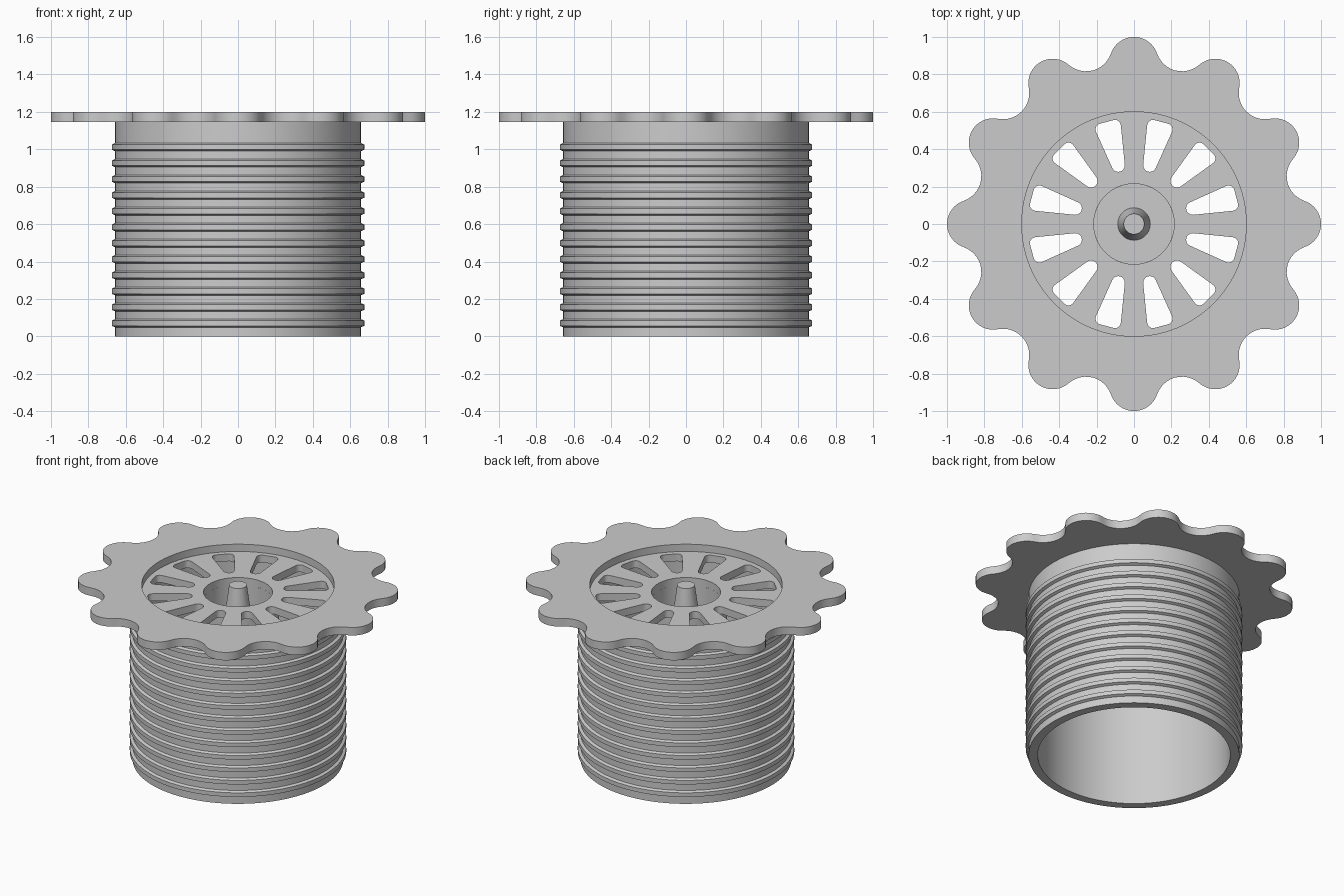
import bpy, bmesh
from math import cos, sin, pi, radians, hypot, atan2

if "Cube" in bpy.data.objects:
    bpy.data.objects.remove(bpy.data.objects["Cube"])

FLANGE_BOTTOM, TOP = 1.145, 1.2
DISC_BOTTOM, DISC_TOP = 1.10, 1.15


def finish(obj):
    bm = bmesh.new()
    bm.from_mesh(obj.data)
    bmesh.ops.remove_doubles(bm, verts=bm.verts, dist=1e-5)
    bmesh.ops.recalc_face_normals(bm, faces=bm.faces)
    bm.to_mesh(obj.data)
    bm.free()
    bpy.ops.object.select_all(action='DESELECT')
    obj.select_set(True)
    bpy.context.view_layer.objects.active = obj
    bpy.ops.object.shade_smooth_by_angle(angle=radians(30))


def lathe(name, profile, steps=128):
    """Spin a closed (radius, z) profile around the z axis."""
    bm = bmesh.new()
    vs = [bm.verts.new((r, 0, z)) for r, z in profile]
    edges = [bm.edges.new((vs[i], vs[(i + 1) % len(vs)])) for i in range(len(vs))
             if profile[i][0] > 0 or profile[(i + 1) % len(vs)][0] > 0]
    bmesh.ops.spin(bm, geom=vs + edges, cent=(0, 0, 0), axis=(0, 0, 1),
                   angle=2 * pi, steps=steps, use_merge=False)
    mesh = bpy.data.meshes.new(name)
    bm.to_mesh(mesh)
    bm.free()
    obj = bpy.data.objects.new(name, mesh)
    bpy.context.collection.objects.link(obj)
    finish(obj)
    return obj


def plate(name, outlines, z0, z1):
    """Filled flat outlines (inner ones become holes) with thickness."""
    cu = bpy.data.curves.new(name, 'CURVE')
    cu.dimensions = '2D'
    cu.fill_mode = 'BOTH'
    cu.extrude = (z1 - z0) / 2
    for pts in outlines:
        sp = cu.splines.new('POLY')
        sp.points.add(len(pts) - 1)
        for p, (x, y) in zip(sp.points, pts):
            p.co = (x, y, 0, 1)
        sp.use_cyclic_u = True
    obj = bpy.data.objects.new(name, cu)
    bpy.context.collection.objects.link(obj)
    obj.location.z = (z0 + z1) / 2
    bpy.ops.object.select_all(action='DESELECT')
    obj.select_set(True)
    bpy.context.view_layer.objects.active = obj
    bpy.ops.object.convert(target='MESH')
    obj = bpy.context.view_layer.objects.active
    finish(obj)
    return obj


def arc(cx, cy, r, a0, a1, n):
    return [(cx + r * cos(a0 + (a1 - a0) * i / n), cy + r * sin(a0 + (a1 - a0) * i / n))
            for i in range(n + 1)]


def turn(pts, a):
    return [(x * cos(a) - y * sin(a), x * sin(a) + y * cos(a)) for x, y in pts]


def circle(r, n=128):
    return arc(0, 0, r, 0, 2 * pi, n)[:-1]


# threaded tube with twelve raised rings
profile = [(0.6, 0), (0.657, 0)]
for i in range(12):
    z = 0.07 + 0.0856 * i
    profile += [(0.657, z - 0.022), (0.675, z - 0.014), (0.675, z + 0.014), (0.657, z + 0.022)]
profile += [(0.657, FLANGE_BOTTOM), (0.6, FLANGE_BOTTOM)]
lathe("threaded_tube", profile)

# scalloped flange: convex lobes joined by tangent concave valleys
lobe_c, lobe_r, valley_r = 0.87, 0.13, 0.14
vc = 0.85 + valley_r
vx, vy = vc * cos(pi / 12), vc * sin(pi / 12)
t = atan2(vy, vx - lobe_c)
lobe = arc(lobe_c, 0, lobe_r, -t, t, 16)
w = t + pi - pi / 12
valley = turn(arc(vc, 0, valley_r, w, 2 * pi - w, 12)[1:-1], pi / 12)
# valley runs from the current lobe to the next one
if hypot(valley[0][0] - lobe[-1][0], valley[0][1] - lobe[-1][1]) > \
   hypot(valley[-1][0] - lobe[-1][0], valley[-1][1] - lobe[-1][1]):
    valley.reverse()
rim = [p for k in range(12) for p in turn(lobe + valley, k * pi / 6)]
plate("scalloped_flange", [rim, circle(0.6)], FLANGE_BOTTOM, TOP)

# recessed strainer disc with twelve tapered rounded slots
taper = 0.13
slot = (arc(0.325, 0, 0.035, pi / 2 + taper, 1.5 * pi - taper, 10)
        + arc(0.533, -0.037, 0.032, 1.5 * pi - taper, 2 * pi, 6)
        + arc(0.533, 0.037, 0.032, 0, pi / 2 + taper, 6))
slots = [turn(slot, pi / 12 + k * pi / 6) for k in range(12)]
plate("strainer_disc", [circle(0.603), circle(0.215)] + slots, DISC_BOTTOM, DISC_TOP)

# hub cup with central tapered post
lathe("hub_cup_and_post", [(0, TOP), (0.055, TOP), (0.087, 0.965), (0.215, 0.965),
                           (0.215, DISC_BOTTOM), (0.255, DISC_BOTTOM), (0.255, 0.915),
                           (0, 0.915)], 64)
